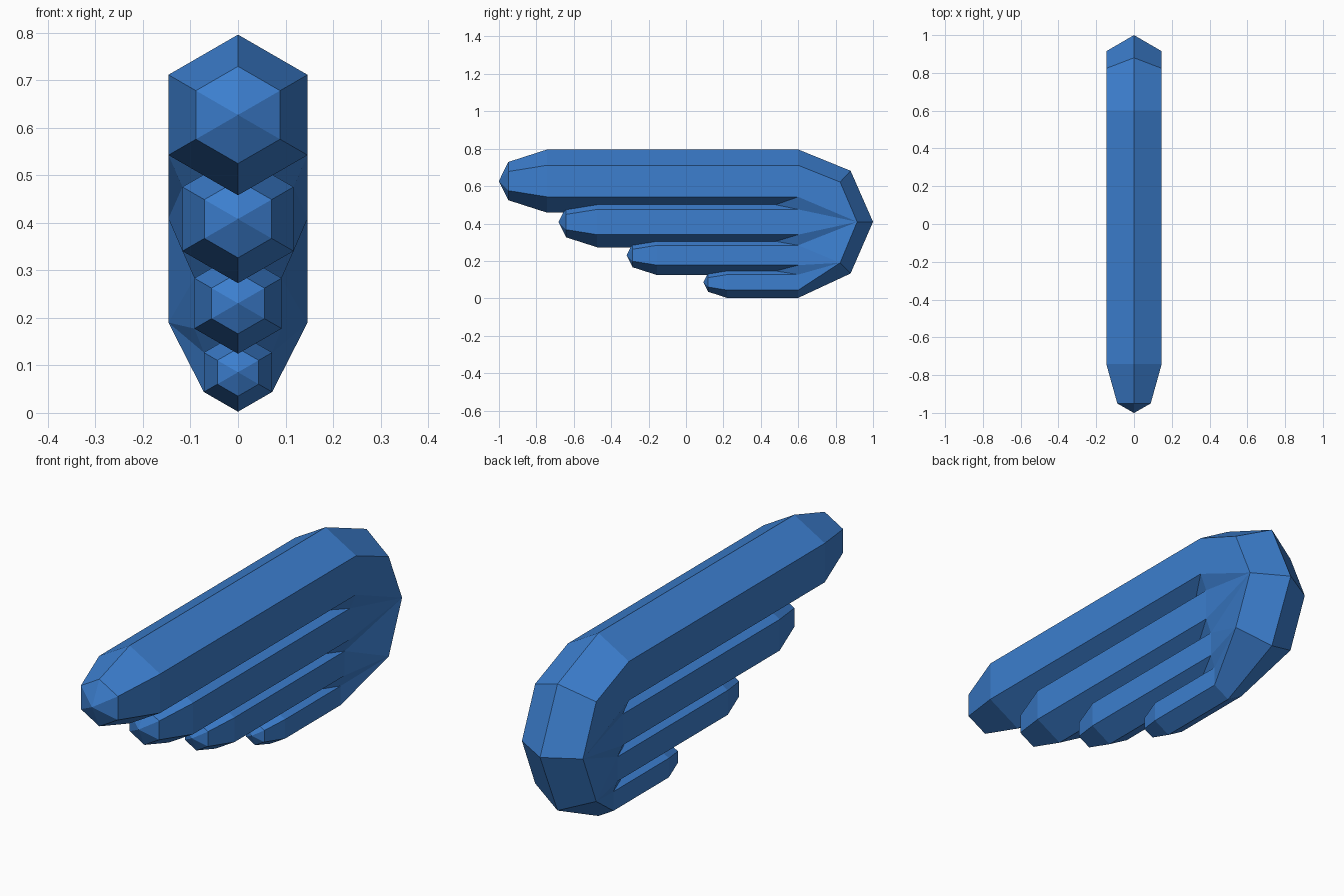
import bpy, bmesh, math

if "Cube" in bpy.data.objects:
    bpy.data.objects.remove(bpy.data.objects["Cube"])

blue = bpy.data.materials.new("blue")
blue.diffuse_color = (0.045, 0.21, 0.62, 1)
blue.use_nodes = True
blue.node_tree.nodes["Principled BSDF"].inputs["Base Color"].default_value = blue.diffuse_color
BACK = 0.6
C30 = math.cos(math.radians(30))


def finish(name, bm):
    bmesh.ops.remove_doubles(bm, verts=bm.verts, dist=0.0005)
    bmesh.ops.recalc_face_normals(bm, faces=bm.faces)
    mesh = bpy.data.meshes.new(name)
    bm.to_mesh(mesh)
    bm.free()
    mesh.materials.append(blue)
    bpy.context.collection.objects.link(bpy.data.objects.new(name, mesh))


def feather(name, z, r, shoulder):
    """Hexagonal bar along y with a tapered, pointed front end."""
    bm = bmesh.new()
    rings = []
    for y, rad in ((BACK, r), (shoulder, r), (shoulder - 1.23 * r, 0.605 * r)):
        rings.append([bm.verts.new((rad * math.sin(i * math.pi / 3), y,
                                    z + rad * math.cos(i * math.pi / 3))) for i in range(6)])
    tip = bm.verts.new((0, shoulder - 1.53 * r, z))
    for i in range(6):
        j = (i + 1) % 6
        for a, b in zip(rings, rings[1:]):
            bm.faces.new((a[i], a[j], b[j], b[i]))
        bm.faces.new((rings[2][i], rings[2][j], tip))
    finish(name, bm)


# Feathers: centre height, radius, y where the tip taper starts
specs = [(0.627, 0.169, -0.742), (0.408, 0.135, -0.475),
         (0.2305, 0.106, -0.155), (0.0855, 0.083, 0.22)]
for n, (z, r, s) in enumerate(specs):
    feather(f"feather_{n + 1}", z, r, s)

# Wing root: outer ridge and side edge sweep round from top to bottom feather
ridge = [(0, BACK, 0.796), (0, 0.88, 0.682), (0, 1.0, 0.409), (0, 0.88, 0.133), (0, BACK, 0.0025)]
side = [(0.1464, BACK, 0.7115), (0.1464, 0.824, 0.622), (0.1464, 0.915, 0.409),
        (0.1464, 0.824, 0.19), (0.0719, BACK, 0.044)]
upper = [(r * C30, BACK, z + r / 2) for z, r, s in specs]
lower = [(r * C30, BACK, z - r / 2) for z, r, s in specs]
faces = [(ridge[i], ridge[i + 1], side[i + 1], side[i]) for i in range(4)]

# Flat side fans joining the feather ends to the back edge
faces += [(side[0], side[1], lower[0]), (side[1], side[2], lower[0]),
          (side[2], lower[0], upper[1]), (side[2], upper[1], lower[1]),
          (side[2], lower[1], upper[2]), (side[2], upper[2], side[3]),
          (side[3], upper[2], lower[2]), (side[3], lower[2], upper[3]),
          (side[3], upper[3], side[4])]

# Small webs running into the valleys between neighbouring feathers
for i in range(3):
    bottom = specs[i][0] - specs[i][1]
    top = specs[i + 1][0] + specs[i + 1][1]
    valley = ((top - bottom) / 2 * math.sqrt(3), 0.48, (top + bottom) / 2)
    faces.append((lower[i], valley, upper[i + 1]))

bm = bmesh.new()
for sx in (1, -1):
    for f in faces:
        bm.faces.new([bm.verts.new((sx * x, y, z)) for x, y, z in f])
finish("wing_root", bm)
